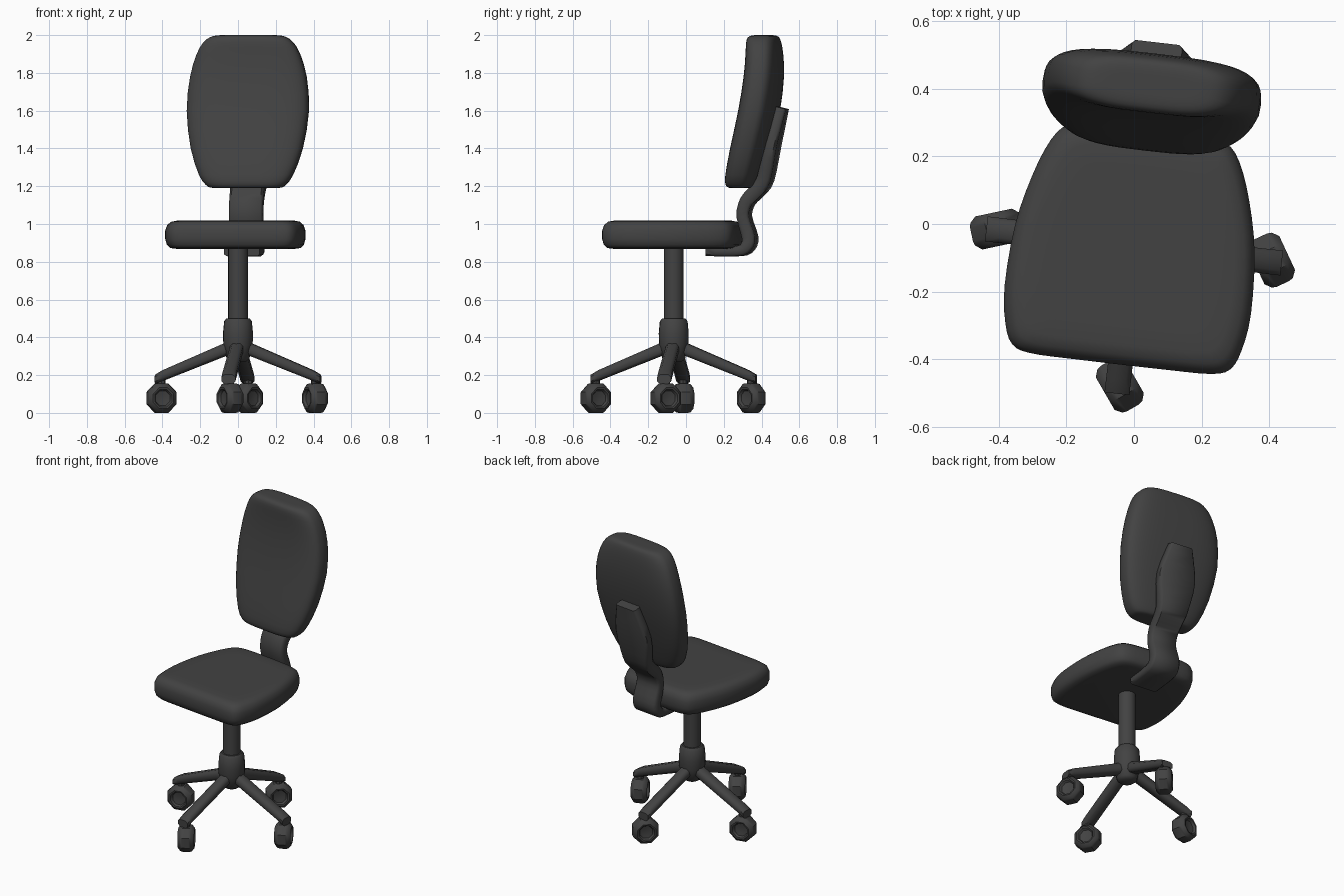
import bpy, bmesh, math
from mathutils import Vector, Matrix

if "Cube" in bpy.data.objects:
    bpy.data.objects.remove(bpy.data.objects["Cube"])

grey = bpy.data.materials.new("dark_grey")
grey.diffuse_color = (0.055, 0.055, 0.055, 1)
grey.use_nodes = True
grey.node_tree.nodes["Principled BSDF"].inputs["Base Color"].default_value = grey.diffuse_color

# The chair is turned slightly about its column; parts use column-local axes
CHAIR = Matrix.Translation((0, -0.065, 0)) @ Matrix.Rotation(math.radians(-6.6), 4, 'Z')


def loft(name, rings, matrix=CHAIR, angle=40, bevel=0):
    """Skin a list of closed rings, cap both ends, shade smooth."""
    bm = bmesh.new()
    vr = [[bm.verts.new(p) for p in ring] for ring in rings]
    n = len(vr[0])
    for a, b in zip(vr, vr[1:]):
        for i in range(n):
            j = (i + 1) % n
            bm.faces.new((a[i], a[j], b[j], b[i]))
    bm.faces.new(vr[0][::-1])
    bm.faces.new(vr[-1])
    bmesh.ops.recalc_face_normals(bm, faces=bm.faces)
    me = bpy.data.meshes.new(name)
    bm.to_mesh(me)
    bm.free()
    me.materials.append(grey)
    ob = bpy.data.objects.new(name, me)
    ob.matrix_world = matrix
    bpy.context.collection.objects.link(ob)
    if bevel:
        m = ob.modifiers.new("bevel", 'BEVEL')
        m.width, m.segments = bevel, 3
        m.limit_method, m.angle_limit = 'ANGLE', math.radians(50)
    bpy.ops.object.select_all(action='DESELECT')
    bpy.context.view_layer.objects.active = ob
    ob.select_set(True)
    bpy.ops.object.shade_smooth_by_angle(angle=math.radians(angle))
    return ob


def spline(pts, steps, closed=False):
    """Catmull-Rom through tuples of any size."""
    n, out = len(pts), []
    get = (lambda i: pts[i % n]) if closed else (lambda i: pts[max(0, min(n - 1, i))])
    for i in range(n if closed else n - 1):
        for s in range(steps):
            t = s / steps
            out.append(tuple(
                0.5 * (2 * b + (c - a) * t + (2 * a - 5 * b + 4 * c - d) * t * t
                       + (3 * b - a - 3 * c + d) * t ** 3)
                for a, b, c, d in zip(get(i - 1), get(i), get(i + 1), get(i + 2))))
    if not closed:
        out.append(tuple(pts[-1]))
    return out


def circle(r, z, n):
    return [(r * math.cos(math.tau * i / n), r * math.sin(math.tau * i / n), z) for i in range(n)]


# Seat: rounded trapezoid cushion
half = [(0.14, -0.353), (0.27, -0.35), (0.325, -0.33), (0.352, -0.27), (0.367, -0.16),
        (0.357, 0.02), (0.324, 0.17), (0.28, 0.285), (0.23, 0.335), (0.12, 0.35)]
outline = spline(half + [(-x, y) for x, y in reversed(half)], 3, True)
rings = []
for z, d in ((0.868, 0.06), (0.873, 0.025), (0.89, 0.008), (0.92, 0), (0.965, 0),
             (0.995, 0.01), (1.012, 0.03), (1.018, 0.06), (1.019, 0.12)):
    k = 1 - d / 0.36
    rings.append([(x * k, y * k, z) for x, y in outline])
loft("seat", rings, angle=60)

# Backrest: z, half width, front, back
sections = [(1.19, 0.15, 0.32, 0.40), (1.193, 0.19, 0.30, 0.42), (1.21, 0.215, 0.286, 0.435),
            (1.26, 0.25, 0.287, 0.455), (1.4, 0.298, 0.315, 0.50), (1.6, 0.325, 0.36, 0.55),
            (1.78, 0.31, 0.388, 0.572), (1.9, 0.275, 0.396, 0.57), (1.96, 0.24, 0.397, 0.562),
            (1.988, 0.205, 0.405, 0.552), (1.998, 0.17, 0.425, 0.535), (2.0, 0.13, 0.45, 0.51)]
rings = []
for z, w, f, b in spline(sections, 2):
    ring = []
    for i in range(40):
        c, s = math.cos(math.tau * i / 40), math.sin(math.tau * i / 40)
        e = 0.62
        ring.append((w * math.copysign(abs(c) ** e, c),
                     (f + b) / 2 + (b - f) / 2 * math.copysign(abs(s) ** e, s), z))
    rings.append(ring)
loft("backrest", rings, angle=70)

# Bracket joining seat and backrest: depth, height, half width, thickness
path = spline([(0.18, 0.855, 0.095, 0.05), (0.35, 0.857, 0.095, 0.055), (0.395, 0.88, 0.095, 0.065),
               (0.407, 0.93, 0.092, 0.07), (0.376, 1.04, 0.09, 0.065), (0.395, 1.12, 0.09, 0.07),
               (0.45, 1.18, 0.092, 0.075), (0.49, 1.24, 0.10, 0.075), (0.53, 1.42, 0.125, 0.065),
               (0.578, 1.615, 0.075, 0.058)], 3)
rings = []
for i, (y, z, w, t) in enumerate(path):
    a, b = path[max(0, i - 1)], path[min(len(path) - 1, i + 1)]
    nrm = Vector((0, -(b[1] - a[1]), b[0] - a[0])).normalized() * t / 2
    c = Vector((0, y, z))
    rings.append([c + Vector((sx * w * kx, 0, 0)) + nrm * sn for sx, kx, sn in (
        (-1, 1, -0.6), (-1, 1, 0.6), (-1, 0.87, 1), (1, 0.87, 1),
        (1, 1, 0.6), (1, 1, -0.6), (1, 0.87, -1), (-1, 0.87, -1))])
loft("back_bracket", rings, angle=50)

# Column and hub
loft("column", [circle(0.052, 0.45, 24), circle(0.052, 0.88, 24)])
loft("hub", [circle(r, z, 16) for r, z in (
    (0.04, 0.27), (0.06, 0.285), (0.078, 0.36), (0.08, 0.42), (0.074, 0.485), (0.062, 0.5))])

# Four sloping legs
section = [(-1, -0.5), (-1, 0.5), (-0.6, 1), (0.6, 1), (1, 0.5), (1, -0.5), (0.6, -1), (-0.6, -1)]
for i, side in enumerate(("right", "back", "left", "front")):
    rings = [[(x, w * u, z + h * v) for u, v in section]
             for x, z, w, h in ((0.02, 0.355, 0.034, 0.036), (0.40, 0.198, 0.037, 0.028),
                                (0.44, 0.178, 0.037, 0.024))]
    loft(side + "_leg", rings, CHAIR @ Matrix.Rotation(math.radians(90 * i), 4, 'Z'), 50)

# Eight-sided casters with hollowed sides: position and rolling direction
wheel = [(0.02, -0.03), (0.042, -0.034), (0.05, -0.048), (0.06, -0.05), (0.08, -0.034), (0.084, -0.02)]
wheel += [(r, -z) for r, z in reversed(wheel)]
for side, x, y, a in (("left", -0.405, -0.015, 12), ("right", 0.408, -0.107, -65),
                      ("front", -0.042, -0.477, -60), ("back", 0.055, 0.345, 45)):
    m = (Matrix.Translation((x, y, 0.0777)) @ Matrix.Rotation(math.radians(a), 4, 'Z')
         @ Matrix.Rotation(math.radians(90), 4, 'X') @ Matrix.Rotation(math.radians(22.5), 4, 'Z'))
    loft(side + "_caster", [circle(r, z, 8) for r, z in wheel], m, 40)
    # short stem between caster and leg
    loft(side + "_caster_stem", [circle(0.022, 0.12, 8), circle(0.022, 0.185, 8)],
         Matrix.Translation((x, y, 0)))
